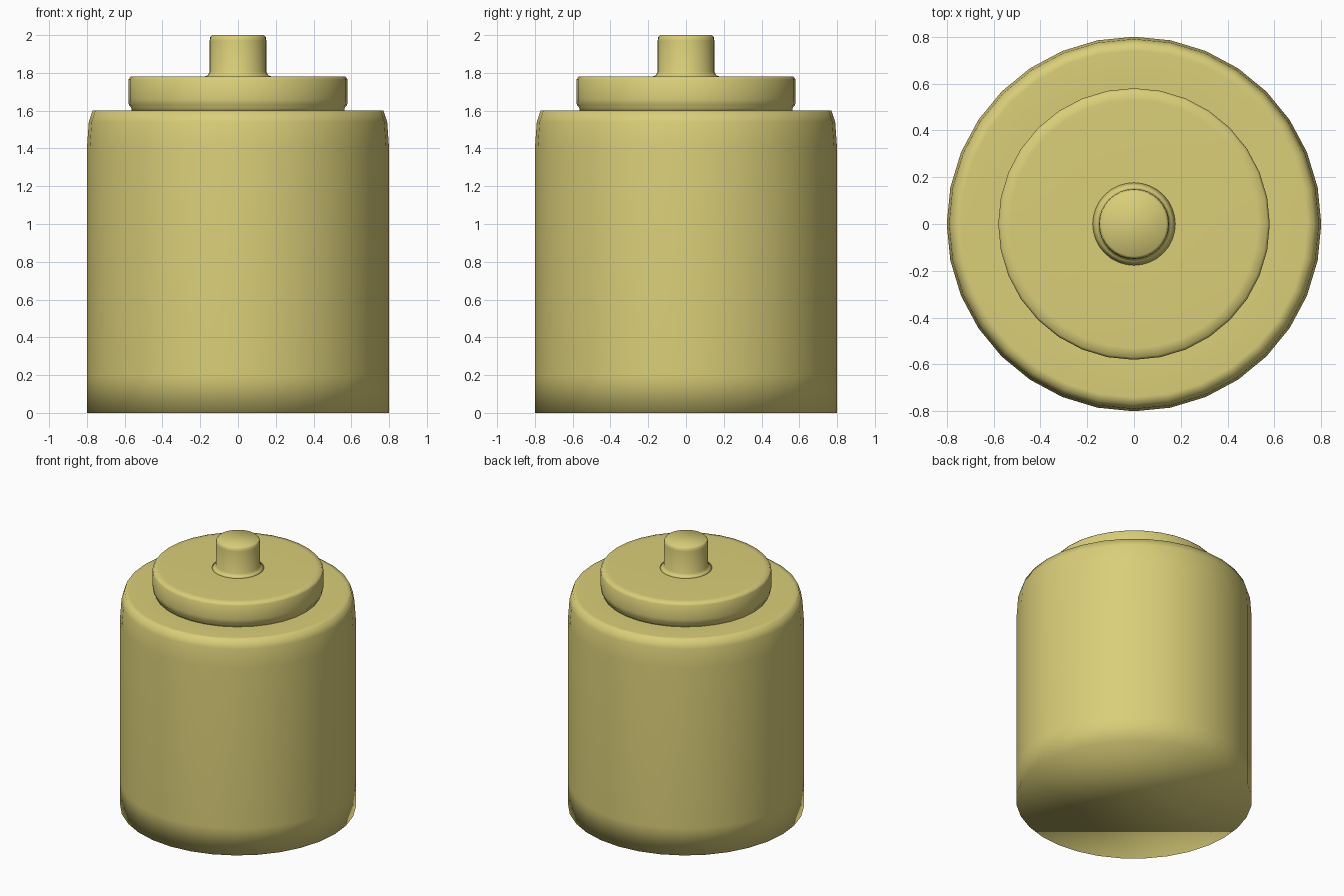
import bpy, bmesh, math

if "Cube" in bpy.data.objects:
    bpy.data.objects.remove(bpy.data.objects["Cube"])

SEGMENTS = 32

ochre = bpy.data.materials.new("pale_ochre")
ochre.diffuse_color = (0.70, 0.62, 0.19, 1.0)
ochre.use_nodes = True
ochre.node_tree.nodes["Principled BSDF"].inputs["Base Color"].default_value = ochre.diffuse_color


def lathe(name, profile, cap_start=False, cap_end=False):
    """Revolve (radius, z) points about z, with optional flat end caps."""
    bm = bmesh.new()
    rings = []
    for r, z in profile:
        rings.append([bm.verts.new((r * math.cos(a), r * math.sin(a), z))
                      for a in (2 * math.pi * i / SEGMENTS for i in range(SEGMENTS))])
    for lo, hi in zip(rings, rings[1:]):
        for i in range(SEGMENTS):
            j = (i + 1) % SEGMENTS
            bm.faces.new((lo[i], lo[j], hi[j], hi[i]))
    if cap_start:
        bm.faces.new(rings[0][::-1])
    if cap_end:
        bm.faces.new(rings[-1])
    for f in bm.faces:
        f.smooth = True
    mesh = bpy.data.meshes.new(name)
    bm.to_mesh(mesh)
    bm.free()
    mesh.materials.append(ochre)
    obj = bpy.data.objects.new(name, mesh)
    bpy.context.collection.objects.link(obj)
    return obj


# Jar body: straight wall, softly rounded shoulder, flat top
lathe("jar_body", [(0.80, 0), (0.80, 0.2), (0.80, 1.4), (0.79, 1.54),
                   (0.77, 1.60), (0.74, 1.602), (0.60, 1.602), (0.55, 1.60)],
      cap_start=True, cap_end=True)

# Lid: narrow seat, overhanging disc with rounded rim
lathe("lid", [(0.565, 1.60), (0.565, 1.615), (0.578, 1.63), (0.58, 1.66), (0.58, 1.765),
              (0.57, 1.78), (0.53, 1.782), (0.19, 1.782), (0.14, 1.782)],
      cap_start=True, cap_end=True)

# Knob: flared foot, straight stem, rounded top
lathe("knob", [(0.18, 1.781), (0.16, 1.787), (0.15, 1.805), (0.15, 1.97),
               (0.147, 1.99), (0.138, 2.0)],
      cap_start=True, cap_end=True)
